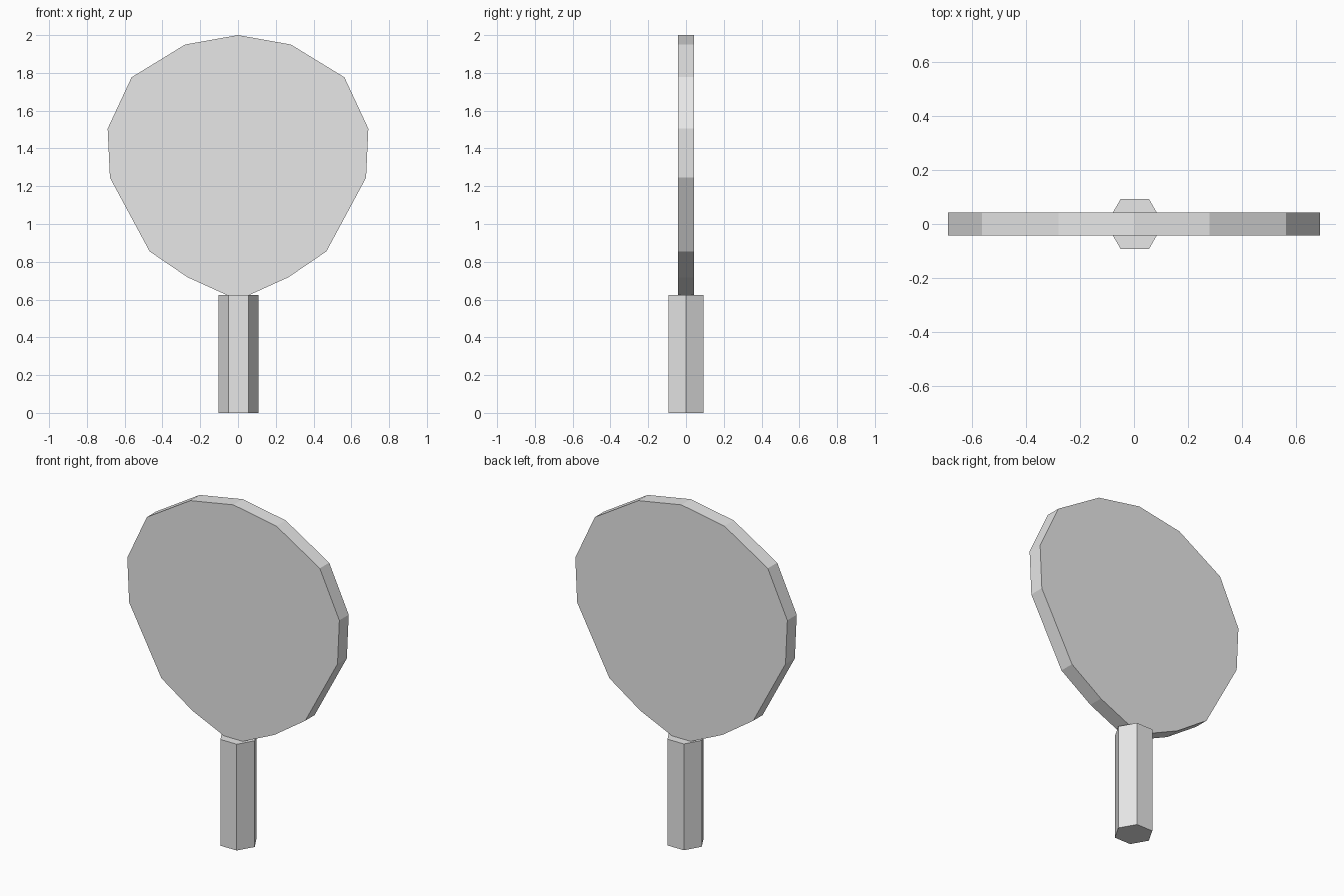
import bpy
import bmesh
from math import cos, sin, pi
from mathutils import Vector

cube = bpy.data.objects.get("Cube")
if cube:
    bpy.data.objects.remove(cube, do_unlink=True)

# Single plain material
gray = bpy.data.materials.new("light_gray")
gray.use_nodes = True
gray.diffuse_color = (0.8, 0.8, 0.8, 1)
gray.node_tree.nodes["Principled BSDF"].inputs["Base Color"].default_value = gray.diffuse_color


def prism(name, outline, offset):
    """Extrude a flat outline along offset into a closed solid."""
    bm = bmesh.new()
    face = bm.faces.new([bm.verts.new(p) for p in outline])
    result = bmesh.ops.extrude_face_region(bm, geom=[face], use_keep_orig=True)
    moved = [g for g in result["geom"] if isinstance(g, bmesh.types.BMVert)]
    bmesh.ops.translate(bm, verts=moved, vec=offset)
    bmesh.ops.recalc_face_normals(bm, faces=bm.faces)
    mesh = bpy.data.meshes.new(name)
    bm.to_mesh(mesh)
    bm.free()
    mesh.materials.append(gray)
    obj = bpy.data.objects.new(name, mesh)
    bpy.context.collection.objects.link(obj)
    return obj


# Blade: right half of the outline, mirrored around the top point
half = [(0.28, 1.95), (0.563, 1.777), (0.69, 1.505), (0.678, 1.245),
        (0.468, 0.855), (0.267, 0.718), (0.055, 0.622)]
outline = [(0, 2)] + half + [(-x, z) for x, z in reversed(half)]
thickness = 0.087
prism("blade", [(x, -thickness / 2, z) for x, z in outline], Vector((0, thickness, 0)))

# Handle: six-sided grip with flat front and back
radius, height = 0.106, 0.625
ring = [(0.003 + radius * cos(i * pi / 3), radius * sin(i * pi / 3), 0) for i in range(6)]
prism("handle", ring, Vector((0, 0, height)))
